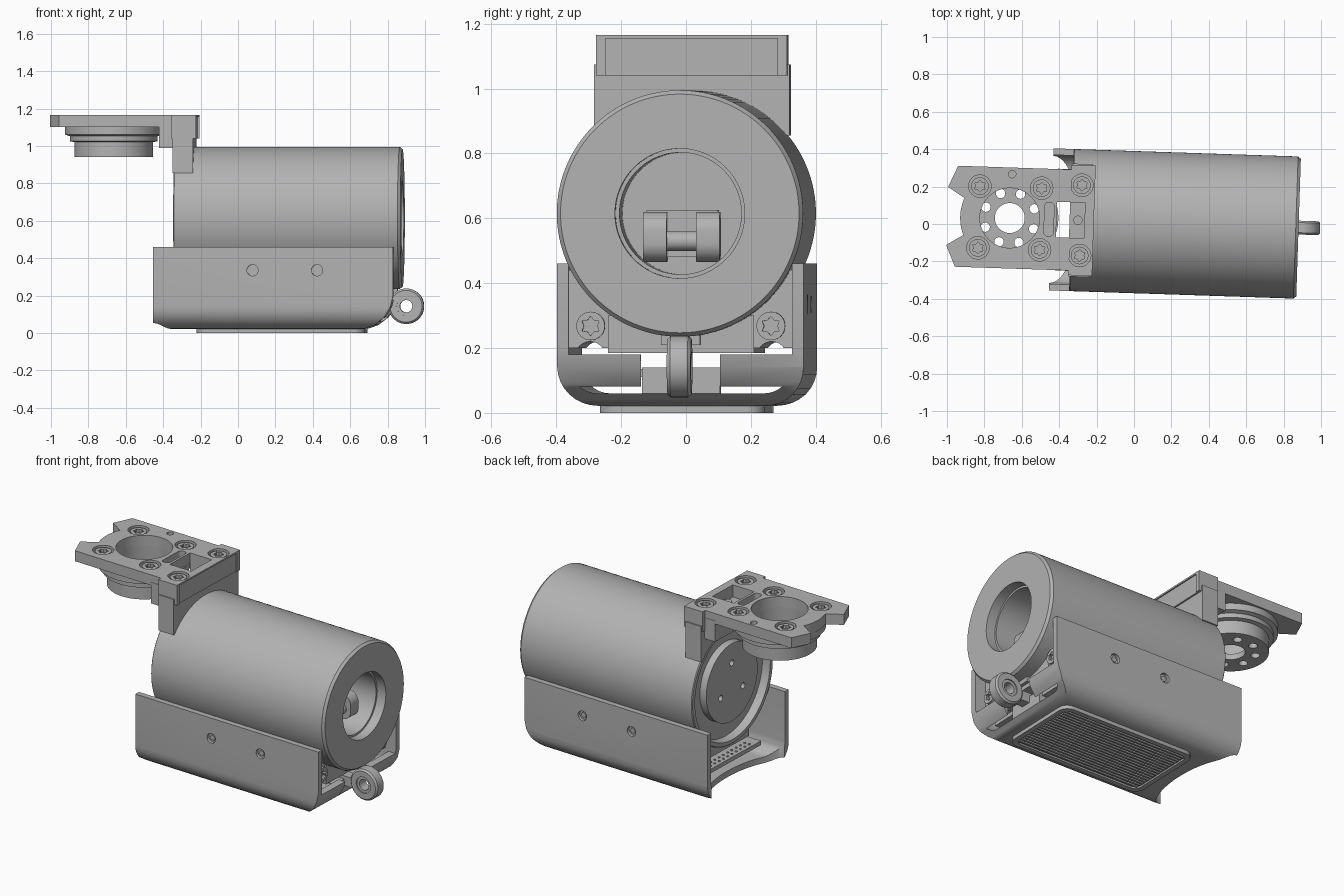
import bpy, bmesh
from math import sin, cos, pi, radians
from mathutils import Matrix, Vector

if "Cube" in bpy.data.objects:
    bpy.data.objects.remove(bpy.data.objects["Cube"])

grey = bpy.data.materials.new("machined_grey")
grey.use_nodes = True
colour = (0.45, 0.45, 0.45, 1)
grey.diffuse_color = colour
grey.node_tree.nodes["Principled BSDF"].inputs["Base Color"].default_value = colour
parts = []


def place(axis, a, b, h):
    return {"x": (h, a, b), "y": (a, h, b), "z": (a, b, h)}[axis]


def finish(bm, name):
    bmesh.ops.remove_doubles(bm, verts=bm.verts, dist=1e-5)
    bmesh.ops.recalc_face_normals(bm, faces=bm.faces)
    mesh = bpy.data.meshes.new(name)
    bm.to_mesh(mesh)
    bm.free()
    mesh.materials.append(grey)
    ob = bpy.data.objects.new(name, mesh)
    bpy.context.collection.objects.link(ob)
    parts.append(ob)
    return ob


def prism(name, axis, pts, lo, hi):
    """Extrude a closed outline along an axis."""
    bm = bmesh.new()
    rings = [[bm.verts.new(place(axis, a, b, h)) for a, b in pts] for h in (lo, hi)]
    bm.faces.new(rings[0])
    bm.faces.new(rings[1])
    n = len(pts)
    for i in range(n):
        j = (i + 1) % n
        bm.faces.new((rings[0][i], rings[0][j], rings[1][j], rings[1][i]))
    return finish(bm, name)


def circle(ca, cb, r, n=32, r2=None):
    return [(ca + r * cos(2 * pi * i / n), cb + (r2 or r) * sin(2 * pi * i / n)) for i in range(n)]


def star(ca, cb, r):
    return [(ca + k * cos(pi * i / 6), cb + k * sin(pi * i / 6))
            for i in range(12) for k in [r if i % 2 else r * 0.68]]


def rounded(a0, a1, b0, b1, r, top=True):
    """Rounded rectangle; with top=False only the lower corners are round."""
    pts = []
    for ca, cb, start in ((a0 + r, b0 + r, 180), (a1 - r, b0 + r, 270),
                          (a1 - r, b1 - r, 0), (a0 + r, b1 - r, 90)):
        if cb > b0 + r and not top:
            pts.append((a1 if start == 0 else a0, b1))
        else:
            pts += [(ca + r * cos(radians(start + t * 11.25)),
                     cb + r * sin(radians(start + t * 11.25))) for t in range(9)]
    return pts


def box(name, x0, x1, y0, y1, z0, z1):
    return prism(name, "z", [(x0, y0), (x1, y0), (x1, y1), (x0, y1)], z0, z1)


def lathe(name, axis, profile, ca, cb, n=96):
    """Revolve a closed (height, radius) outline about an axis."""
    bm = bmesh.new()
    rows = [[bm.verts.new(place(axis, a, b, h)) for a, b in circle(ca, cb, r, n)]
            if r else [bm.verts.new(place(axis, ca, cb, h))] * n for h, r in profile]
    for p, q in zip(rows, rows[1:] + rows[:1]):
        for i in range(n):
            j = (i + 1) % n
            loop = list(dict.fromkeys((p[i], p[j], q[j], q[i])))
            if len(loop) > 2:
                bm.faces.new(loop)
    return finish(bm, name)


def cut(ob, *tools, mode="DIFFERENCE"):
    bpy.context.view_layer.objects.active = ob
    for tool in tools:
        mod = ob.modifiers.new("cut", "BOOLEAN")
        mod.operation, mod.object, mod.solver = mode, tool, "EXACT"
        bpy.ops.object.modifier_apply(modifier=mod.name)
        parts.remove(tool)
        bpy.data.objects.remove(tool)


def screw(name, axis, ca, cb, lo, hi, r, top):
    """Round head with a star socket; top is the exposed end."""
    head = prism(name, axis, circle(ca, cb, r), lo, hi)
    cut(head, prism("socket", axis, star(ca, cb, r * 0.68), top - 0.02, top + 0.02))


AZ = 0.615  # height of the barrel axis

# Barrel with front bore and recessed back
lathe("barrel", "x", [(-0.285, 0), (-0.285, 0.345), (-0.335, 0.352), (-0.335, 0.375),
                      (-0.33, 0.38), (0.865, 0.38), (0.88, 0.368), (0.88, 0.2),
                      (0.82, 0.2), (0.82, 0.188), (0.55, 0.188), (0.55, 0)], 0, AZ, 128)
back = prism("back_disc", "x", circle(0, AZ, 0.24, 64), -0.33, -0.27)
cut(back, *[prism("hole", "x", circle(0.12 * cos(a), AZ + 0.12 * sin(a), 0.018, 16), -0.4, -0.3)
            for a in (pi / 2, pi * 7 / 6, pi * 11 / 6)])

# Clasp inside the bore
for s in (-1, 1):
    prism("clasp_lobe", "y", rounded(0.61, 0.75, 0.465, 0.62, 0.06), s * 0.045, s * 0.118)
prism("clasp_axle", "y", circle(0.69, 0.53, 0.03), -0.1, 0.1)
box("clasp_bar", 0.54, 0.66, -0.11, 0.11, 0.57, 0.625)
box("clasp_post", 0.54, 0.66, -0.05, 0.05, 0.48, 0.6)

# Tray: rounded trough, curved nose, arched rear floor edge
tray = prism("tray", "x", rounded(-0.38, 0.38, 0.022, 0.46, 0.12, False), -0.443, 0.842)
nose = [(-1, 0), (-1, 0.6), (0.842, 0.6), (0.842, 0.2), (0.828, 0.14), (0.795, 0.085),
        (0.74, 0.042), (0.68, 0.02), (0.6, 0)]
cut(tray, prism("nose", "y", nose, -1, 1), mode="INTERSECT")
cut(tray,
    prism("inside", "x", rounded(-0.345, 0.345, 0.06, 0.8, 0.09, False), -1, 0.79),
    box("front_gap", 0.6, 1, -0.345, 0.345, 0.18, 0.8),
    box("roller_slot", 0.7, 1, -0.122, 0.122, 0.07, 0.3),
    prism("rear_arch", "z", circle(-0.443, 0, 0.14, 48, 0.34), -0.1, 0.2),
    *[prism("side_hole", "y", circle(u, 0.335, 0.03, 24), s * 0.362, s * 0.5)
      for u in (0.09, 0.435) for s in (-1, 1)])
for u in (0.09, 0.435):
    for s in (-1, 1):
        prism("side_screw", "y", circle(u, 0.335, 0.018, 6), s * 0.35, s * 0.369)

# Ribbed pad under the tray
pad = prism("foot_pad", "z", rounded(-0.215, 0.685, -0.255, 0.255, 0.06), 0, 0.03)
cut(pad, prism("recess", "z", rounded(-0.185, 0.655, -0.225, 0.225, 0.04), -0.1, 0.01))
for i in range(18):
    v = -0.204 + i * 0.024
    box("pad_rib", -0.175, 0.645, v - 0.006, v + 0.006, 0.002, 0.02)

# Cradle, brackets and board between tray and barrel
box("cradle", -0.28, 0.78, -0.225, 0.225, 0.185, 0.3)
box("cradle_tongue", 0.6, 0.8, -0.06, 0.06, 0.21, 0.26)
for s in (-1, 1):
    v0, v1 = sorted((s * 0.2, s * 0.35))
    bracket = box("bracket", 0.0, 0.77, v0, v1, 0.2, 0.44)
    cut(bracket, prism("scallop", "x", circle(s * 0.28, 0.175, 0.045), -0.1, 1))
    screw("bracket_screw", "x", s * 0.278, 0.268, 0.74, 0.8, 0.044, 0.8)
box("board", -0.31, 0.74, -0.3, 0.3, 0.11, 0.135)
for i in range(12):
    for u in (-0.285, -0.255):
        prism("board_pin", "z", circle(u, -0.22 + i * 0.04, 0.007, 8), 0.13, 0.14)

# Roller at the front of the tray
lathe("roller", "y", [(-0.037, 0.05), (-0.037, 0.085), (-0.027, 0.095), (0.027, 0.095),
                      (0.037, 0.085), (0.037, 0.05)], 0.9, 0.143, 48)
lathe("roller_hub", "y", [(-0.03, 0.033), (-0.03, 0.055), (0.03, 0.055), (0.03, 0.033)], 0.9, 0.143, 48)
box("roller_arm", 0.68, 0.83, -0.03, 0.03, 0.1, 0.16)
box("roller_mount", 0.68, 0.76, -0.12, 0.12, 0.06, 0.14)

# Rear head: flange on the barrel, bridge and cap
window = (-0.415, -0.265, -0.095, 0.095)
flange = box("flange", -0.34, -0.232, -0.302, 0.302, 0.855, 1.075)
cut(flange, prism("barrel_space", "x", circle(0, AZ, 0.374, 96), -1, 1))
cap = box("cap", -0.345, -0.215, -0.295, 0.295, 1.04, 1.165)
cut(cap, box("panel", -0.222, 0, -0.265, 0.265, 1.035, 1.155))
bridge = box("bridge", -0.415, -0.34, -0.272, 0.272, 0.99, 1.12)

# Mounting plate with forked end
outline = [(-1.0, 0.155), (-0.95, 0.27), (-0.34, 0.27), (-0.34, -0.27), (-0.95, -0.27),
           (-1.0, -0.155)]
outline += [(-0.665 + 0.265 * cos(radians(a)), 0.265 * sin(radians(a)))
            for a in range(202, 157, -4)]
plate = prism("mount_plate", "z", outline, 1.1, 1.165)
cut(plate, prism("bore", "z", circle(-0.665, 0, 0.16, 64), 1, 1.3),
    prism("slot", "z", rounded(-0.48, -0.43, -0.09, 0.09, 0.02), 1.115, 1.3),
    prism("pin_hole", "z", circle(-0.66, 0.235, 0.02, 20), 1.12, 1.3))
for ob, low in ((plate, 1), (bridge, 0.9), (cap, 1.09)):
    cut(ob, box("window", *window, low, 1.3))
prism("window_stud", "z", circle(-0.3, 0, 0.025), 1.05, 1.11)

# Counterbored plate screws
for u, v, host in ((-0.83, 0.165, plate), (-0.5, 0.165, plate), (-0.285, 0.188, cap)):
    for s in (-1, 1):
        cut(host, prism("counterbore", "z", circle(u, s * v, 0.06), 1.13, 1.3))
        screw("plate_screw", "z", u, s * v, 1.12, 1.158, 0.047, 1.158)

# Stepped adapter below the plate
adapter = lathe("adapter", "z", [(1.1, 0.16), (1.1, 0.26), (1.06, 0.26), (1.052, 0.235),
                                 (1.025, 0.235), (1.02, 0.21), (0.94, 0.21), (0.94, 0.08),
                                 (0.975, 0.08), (0.975, 0.165)], -0.665, 0)
cut(adapter, *[prism("hole", "z", circle(-0.665 + 0.14 * cos(a), 0.14 * sin(a), 0.025, 20), 0.9, 0.99)
               for a in [pi / 8 + i * pi / 4 for i in range(8)]])

# Slight turn of the whole assembly, then smooth shading with sharp edges
turn = Matrix.Rotation(radians(-1.9), 4, "Z") @ Matrix.Translation(Vector((0, 0.01, 0)))
bpy.ops.object.select_all(action="DESELECT")
for ob in parts:
    ob.data.transform(turn)
    ob.select_set(True)
bpy.context.view_layer.objects.active = parts[0]
bpy.ops.object.shade_smooth_by_angle(angle=radians(30))
